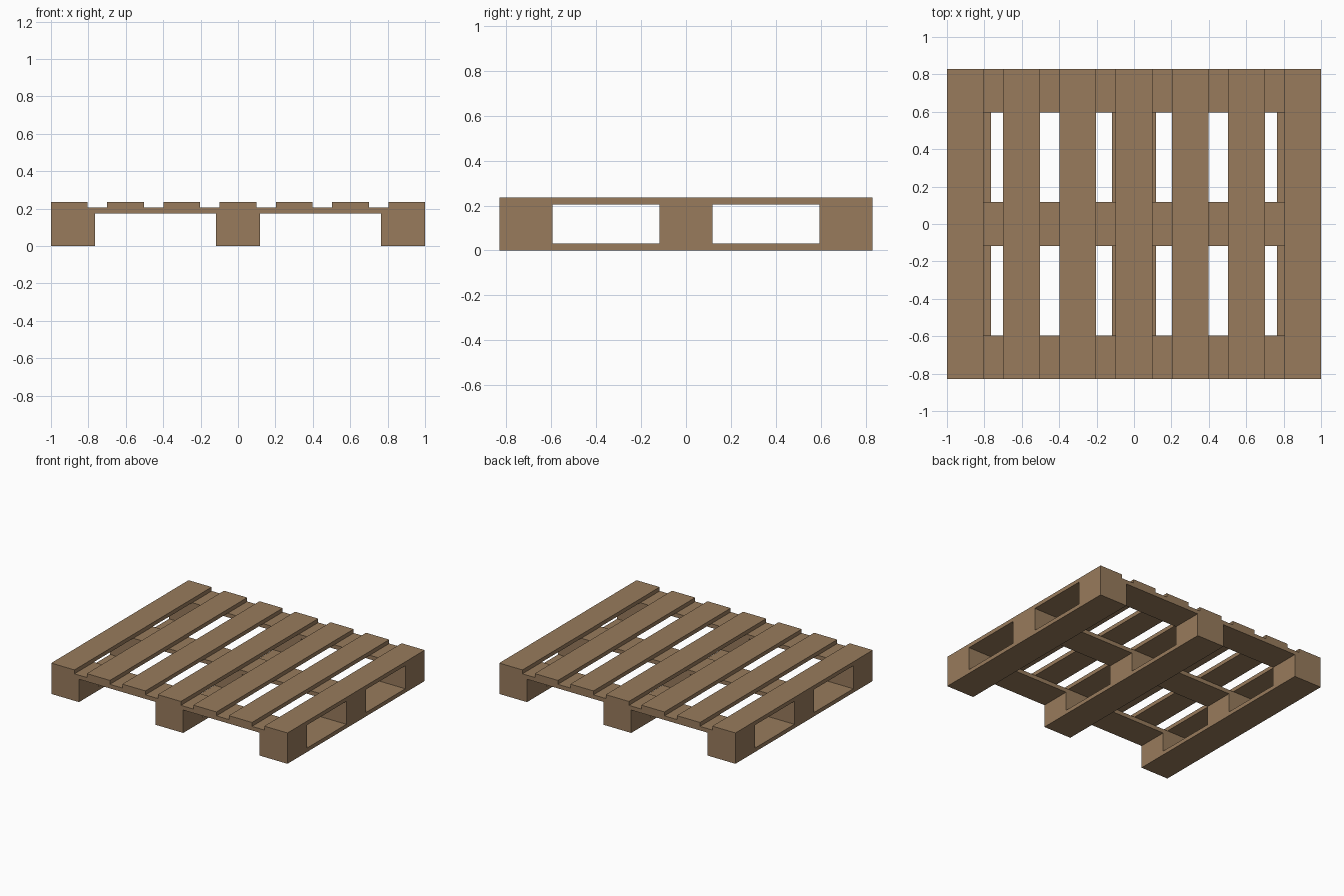
import bpy

cube = bpy.data.objects.get("Cube")
if cube:
    bpy.data.objects.remove(cube, do_unlink=True)

# Single wood colour
wood = bpy.data.materials.new("brown_wood")
wood.use_nodes = True
colour = (0.314, 0.198, 0.107, 1)
wood.diffuse_color = colour
wood.node_tree.nodes["Principled BSDF"].inputs["Base Color"].default_value = colour

# Overall sizes and layer heights
HALF_X, HALF_Y = 1.0, 0.83
BOARD, BLOCK_TOP, TOP = 0.03, 0.175, 0.236
SLAT_BOTTOM = TOP - BOARD
WIDE = 0.235
SLAT = 0.196


def box(name, x, y, z0, z1, width, depth):
    """Add a wooden box centred on x, y, reaching from z0 to z1."""
    bpy.ops.mesh.primitive_cube_add(size=1, location=(x, y, (z0 + z1) / 2))
    ob = bpy.context.object
    ob.name = name
    ob.scale = (width, depth, z1 - z0)
    bpy.ops.object.transform_apply(location=False, rotation=False, scale=True)
    ob.data.materials.append(wood)


columns = {"right": -HALF_X + WIDE / 2, "middle": 0, "left": HALF_X - WIDE / 2}
rows = {"front": -HALF_Y + WIDE / 2, "centre": 0, "back": HALF_Y - WIDE / 2}

# Bottom runners, with three blocks on each
for side, x in columns.items():
    box(f"{side}_runner", x, 0, 0, BOARD, WIDE, 2 * HALF_Y)
    for row, y in rows.items():
        box(f"{row}_{side}_block", x, y, BOARD, BLOCK_TOP, WIDE, WIDE)

# Cross boards lying on the blocks
for row, y in rows.items():
    box(f"{row}_cross_board", 0, y, BLOCK_TOP, SLAT_BOTTOM, 2 * HALF_X, WIDE)

# Seven evenly spaced deck slats
pitch = (2 * HALF_X - SLAT) / 6
for i in range(7):
    box(f"deck_slat_{i + 1}", (i - 3) * pitch, 0, SLAT_BOTTOM, TOP, SLAT, 2 * HALF_Y)
